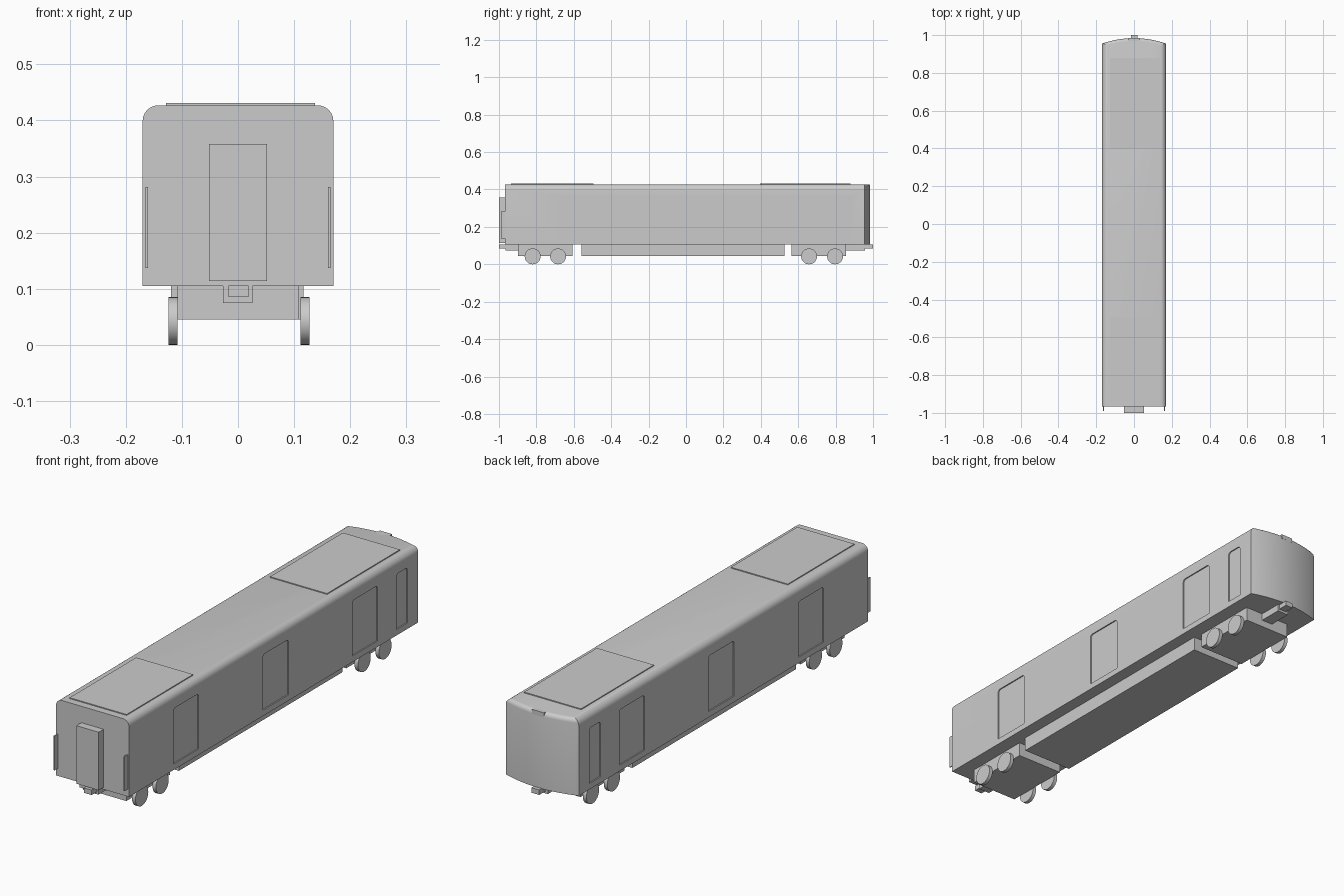
import bpy, bmesh, math
from mathutils import Vector

if "Cube" in bpy.data.objects:
    bpy.data.objects.remove(bpy.data.objects["Cube"])


def finish(bm, name, smooth=False):
    bmesh.ops.recalc_face_normals(bm, faces=bm.faces)
    me = bpy.data.meshes.new(name)
    bm.to_mesh(me)
    bm.free()
    ob = bpy.data.objects.new(name, me)
    bpy.context.collection.objects.link(ob)
    if smooth:
        shade(ob)
    return ob


def shade(ob):
    bpy.ops.object.select_all(action='DESELECT')
    bpy.context.view_layer.objects.active = ob
    ob.select_set(True)
    bpy.ops.object.shade_smooth_by_angle(angle=math.radians(30))


def prism(bm, points, offset):
    """Extrude a flat outline along an offset vector."""
    face = bm.faces.new([bm.verts.new(p) for p in points])
    out = bmesh.ops.extrude_face_region(bm, geom=[face])
    bmesh.ops.translate(bm, vec=offset,
                        verts=[g for g in out['geom'] if isinstance(g, bmesh.types.BMVert)])


def box(name, x0, x1, y0, y1, z0, z1):
    bm = bmesh.new()
    prism(bm, [(x0, y0, z0), (x1, y0, z0), (x1, y1, z0), (x0, y1, z0)], Vector((0, 0, z1 - z0)))
    return finish(bm, name)


def corner(cx, cz, r, start, n=6):
    """Quarter arc of points, counter-clockwise from the start angle."""
    return [(cx + r * math.cos(math.radians(start + 90 * i / n)),
             cz + r * math.sin(math.radians(start + 90 * i / n))) for i in range(n + 1)]


def boolean(ob, cutter, op):
    mod = ob.modifiers.new(op, 'BOOLEAN')
    mod.operation, mod.object, mod.solver = op, cutter, 'EXACT'
    bpy.context.view_layer.objects.active = ob
    bpy.ops.object.modifier_apply(modifier=mod.name)
    bpy.data.objects.remove(cutter)


# Body shell: cross-section with rounded roof corners
W, BOT, TOP, FRONT, R = 0.17, 0.105, 0.427, -0.967, 0.028
section = [(-W, BOT), (W, BOT)] + corner(W - R, TOP - R, R, 0) + corner(-W + R, TOP - R, R, 90)
bm = bmesh.new()
prism(bm, [(x, FRONT, z) for x, z in section], Vector((0, 2.1, 0)))
body = finish(bm, "carriage_body")

# Bowed rear end with a rolled top edge, used to trim the body
N, W2 = 16, 0.18
arc = [W2 - 2 * W2 * i / N for i in range(N + 1)]
plan = [(x, 0.984 - 0.029 * (x / W) ** 2, 0) for x in arc]
bm = bmesh.new()
prism(bm, [(-W2, -1.2, 0), (W2, -1.2, 0)] + plan, Vector((0, 0, TOP + 0.0005)))
rim = [e for e in bm.edges if all(v.co.z > 0.4 and v.co.y > 0.5 for v in e.verts)
       and abs(e.verts[0].co.x - e.verts[1].co.x) > 1e-4]
bmesh.ops.bevel(bm, geom=rim, offset=0.018, segments=4, profile=0.5, affect='EDGES')
trim = finish(bm, "rear_trim")
trim.hide_render = True
boolean(body, trim, 'INTERSECT')

# Shallow door recesses on both sides
bm = bmesh.new()
r = 0.012
for y0, y1 in [(-0.671, -0.504), (-0.077, 0.092), (0.519, 0.684), (0.811, 0.883)]:
    z0, z1 = 0.13, 0.363
    door = [(y0, z0), (y1, z0)] + corner(y1 - r, z1 - r, r, 0, 4) + corner(y0 + r, z1 - r, r, 90, 4)
    for s in (-1, 1):
        prism(bm, [(s * 0.165, y, z) for y, z in door], Vector((s * 0.03, 0, 0)))
doors = finish(bm, "door_cutter")
doors.hide_render = True
boolean(body, doors, 'DIFFERENCE')
shade(body)

# Roof units, rear lamp and front gangway
box("roof_unit_front", -0.128, 0.137, -0.936, -0.494, 0.42, 0.431)
box("roof_unit_rear", -0.128, 0.137, 0.396, 0.880, 0.42, 0.431)
box("rear_lamp", -0.028, 0.028, 0.955, 0.984, 0.408, 0.427)
box("gangway", -0.052, 0.052, -1.0, -0.95, 0.114, 0.358)
for s, side in ((-1, "left"), (1, "right")):
    box(f"end_barrier_{side}", *sorted((s * 0.160, s * 0.165)), -0.99, -0.96, 0.137, 0.281)

# Underframe and couplers
box("underframe", -0.119, 0.117, -0.56, 0.527, 0.045, 0.11)
for s, end, inner, outer in ((-1, "front", 0.88, 0.965), (1, "rear", 0.84, 0.957)):
    box(f"coupler_mount_{end}", -0.027, 0.026, *sorted((s * inner, s * outer)), 0.075, 0.107)
    box(f"coupler_{end}", -0.017, 0.019, *sorted((s * inner, s * 1.0)), 0.085, 0.106)

# Bogies with four disc wheels each
for end, y0, y1, axles in (("front", -0.898, -0.606, (-0.82, -0.684)),
                           ("rear", 0.563, 0.855, (0.658, 0.797))):
    box(f"bogie_{end}", -0.108, 0.109, y0, y1, 0.045, 0.11)
    for i, y in enumerate(axles):
        for x, side in ((-0.124, "left"), (0.112, "right")):
            bm = bmesh.new()
            ring = [(x - 0.001 if side == "right" else x, y + 0.0425 * math.cos(a), 0.0425 + 0.0425 * math.sin(a))
                    for a in (2 * math.pi * k / 32 for k in range(32))]
            prism(bm, ring, Vector((0.016, 0, 0)))
            finish(bm, f"wheel_{end}_{i + 1}_{side}", smooth=True)
